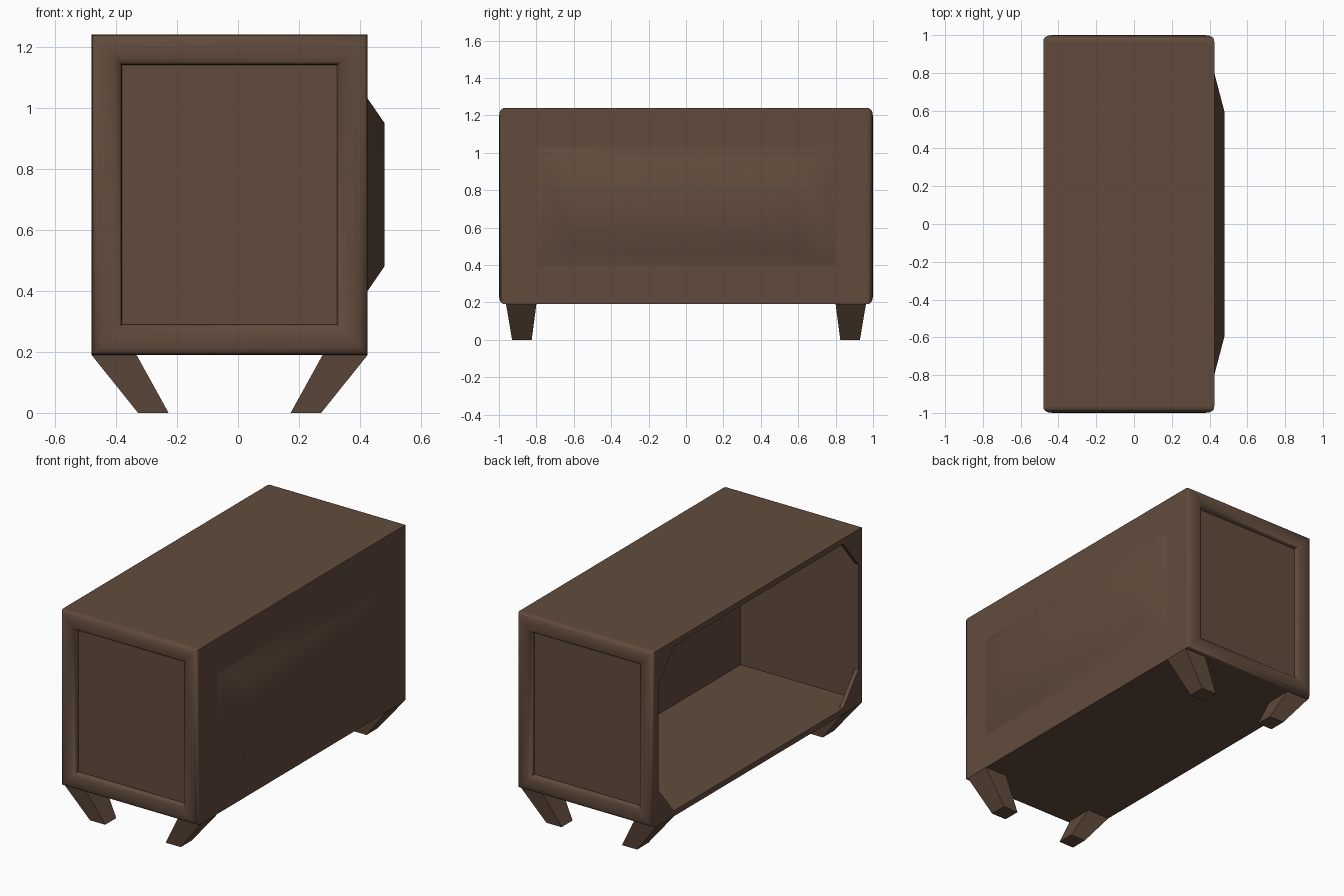
import bpy, bmesh

if "Cube" in bpy.data.objects:
    bpy.data.objects.remove(bpy.data.objects["Cube"])

mat = bpy.data.materials.new("brown wood")
mat.diffuse_color = (0.122, 0.071, 0.046, 1)
mat.use_nodes = True
mat.node_tree.nodes["Principled BSDF"].inputs["Base Color"].default_value = mat.diffuse_color

CX = -0.0275                              # middle of the cabinet in x
X0, X1, Z0, Z1 = -0.48, 0.425, 0.19, 1.24  # cabinet limits
YB = 0.965                                # end panels


def loft(name, loops, caps=(True, True), smooth=None):
    """Skin a series of matching vertex loops, with optional end caps."""
    bm = bmesh.new()
    rings = [[bm.verts.new(p) for p in lp] for lp in loops]
    n = len(rings[0])
    for a, b in zip(rings, rings[1:]):
        for i in range(n):
            j = (i + 1) % n
            bm.faces.new((a[i], a[j], b[j], b[i]))
    if caps[0]:
        bm.faces.new(rings[0][::-1])
    if caps[1]:
        bm.faces.new(rings[-1])
    bmesh.ops.recalc_face_normals(bm, faces=bm.faces)
    me = bpy.data.meshes.new(name)
    bm.to_mesh(me)
    bm.free()
    me.materials.append(mat)
    ob = bpy.data.objects.new(name, me)
    bpy.context.collection.objects.link(ob)
    if smooth:
        bpy.ops.object.select_all(action='DESELECT')
        ob.select_set(True)
        bpy.context.view_layer.objects.active = ob
        bpy.ops.object.shade_smooth_by_angle(angle=smooth)
    return ob


def rect_yz(x, y, z0, z1):
    return [(x, -y, z0), (x, y, z0), (x, y, z1), (x, -y, z1)]


def rect_xy(x0, x1, y0, y1, z):
    return [(x0, y0, z), (x1, y0, z), (x1, y1, z), (x0, y1, z)]


# cabinet shell, hollowed through an opening with clipped corners
cabinet = loft("cabinet", [rect_yz(X0, YB, Z0, Z1), rect_yz(X1, YB, Z0, Z1)])
room = loft("hollow_cutter", [rect_yz(-0.455, 0.945, 0.222, 1.208),
                              rect_yz(0.30, 0.945, 0.222, 1.208)])
outline = [(-0.8, 0.223), (0.8, 0.223), (0.944, 0.4), (0.944, 1.03),
           (0.8, 1.207), (-0.8, 1.207), (-0.944, 1.03), (-0.944, 0.4)]
opening = loft("opening_cutter", [[(x, y, z) for y, z in outline]
                                  for x in (-0.6, -0.40)])
for cutter in (room, opening):
    m = cabinet.modifiers.new("cut", 'BOOLEAN')
    m.operation = 'DIFFERENCE'
    m.solver = 'EXACT'
    m.object = cutter
    cutter.hide_render = True
    cutter.hide_set(True)

# rounded picture-frame moulding round each end panel: (inset, y)
profile = [(0, YB), (0.002, 0.978), (0.009, 0.989), (0.025, 0.997),
           (0.05, 1.0), (0.075, 0.997), (0.091, 0.989), (0.098, 0.978), (0.1, YB)]
for s, side in ((-1, "front"), (1, "back")):
    loops = [[(X0 + d, s * y, Z0 + d), (X1 - d, s * y, Z0 + d),
              (X1 - d, s * y, Z1 - d), (X0 + d, s * y, Z1 - d)] for d, y in profile]
    loft(side + "_end_frame", loops + loops[:1], (False, False), smooth=0.8)

# shallow raised bulge on the right side
loft("raised_panel", [rect_yz(X1, 0.8, 0.4, 1.03), rect_yz(0.48, 0.59, 0.48, 0.95)],
     (False, True), smooth=0.7)

# four slanted, tapering legs
for sx in (-1, 1):
    for sy in (-1, 1):
        def ring(xa, xb, ya, yb, z):
            return rect_xy(CX + sx * xa, CX + sx * xb, sy * ya, sy * yb, z)
        loft("leg", [ring(0.2, 0.3, 0.825, 0.93, 0),
                     ring(0.305, 0.4525, 0.80, 0.962, Z0)])
